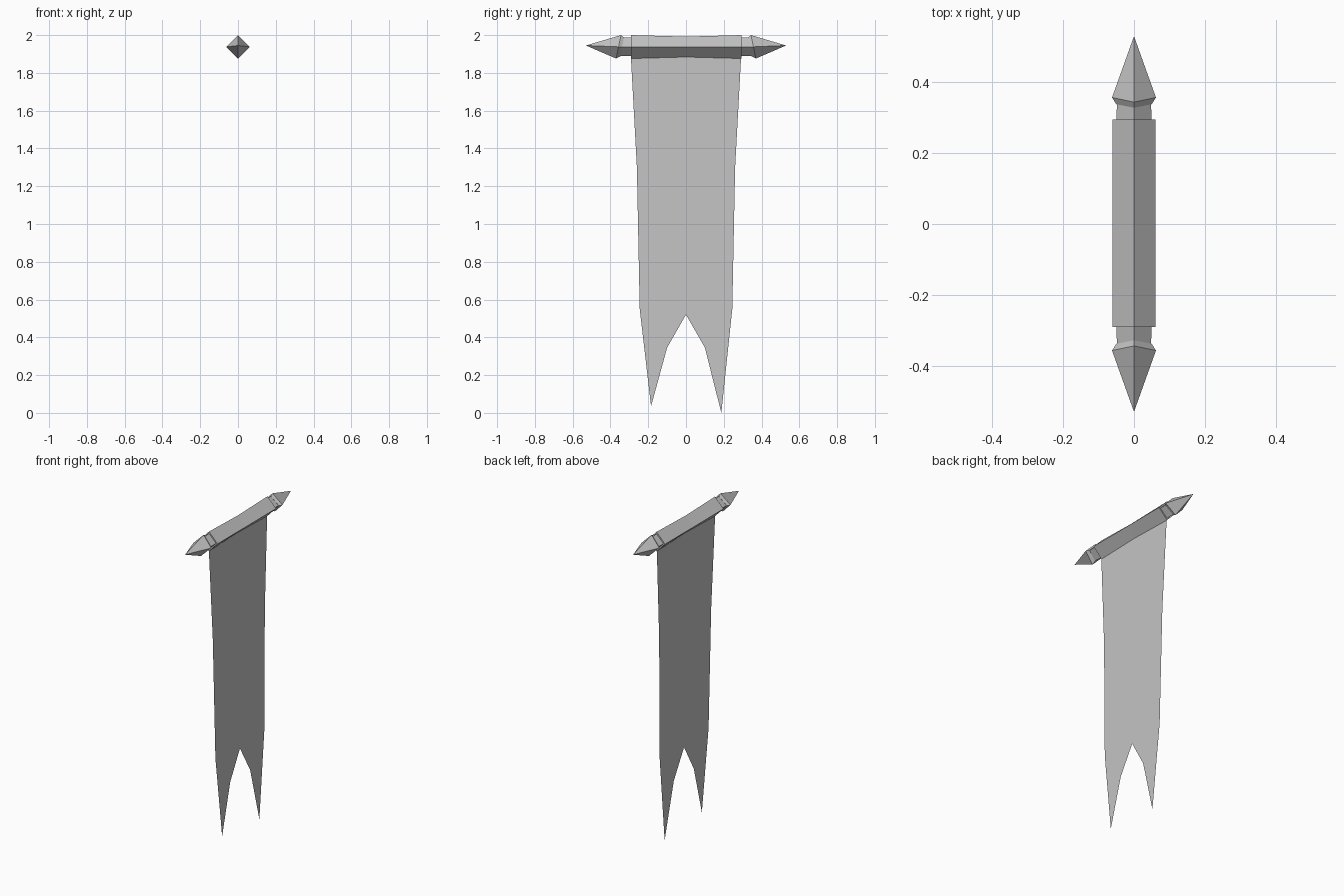
import bpy
import bmesh
from mathutils import Vector

cube = bpy.data.objects.get("Cube")
if cube:
    bpy.data.objects.remove(cube, do_unlink=True)

grey = bpy.data.materials.new("plain grey")
grey.use_nodes = True
colour = (0.55, 0.55, 0.55, 1)
grey.diffuse_color = colour
grey.node_tree.nodes["Principled BSDF"].inputs["Base Color"].default_value = colour

AXIS_Z = 1.938


def finish(name, bm):
    mesh = bpy.data.meshes.new(name)
    bm.to_mesh(mesh)
    bm.free()
    mesh.materials.append(grey)
    obj = bpy.data.objects.new(name, mesh)
    bpy.context.collection.objects.link(obj)
    return obj


def diamond_loft(name, sections):
    """Join diamond sections (y, radius, height, slant) along y; radius 0 is a tip."""
    bm = bmesh.new()
    rings = []
    for y, radius, height, slant in sections:
        if radius == 0:
            rings.append([bm.verts.new((0, y, AXIS_Z + 0.007))])
            continue
        corners = [(radius, 0), (0, height), (-radius, 0), (0, -height)]
        rings.append([bm.verts.new((x, y - slant * z / height, AXIS_Z + z))
                      for x, z in corners])
    for a, b in zip(rings, rings[1:]):
        for i in range(4):
            j = (i + 1) % 4
            if len(b) == 1:
                bm.faces.new((a[i], a[j], b[0]))
            else:
                bm.faces.new((a[i], a[j], b[j], b[i]))
    for ring in (rings[0], rings[-1]):
        if len(ring) == 4:
            bm.faces.new(ring)
    bmesh.ops.recalc_face_normals(bm, faces=bm.faces)
    return finish(name, bm)


# Crossbar, slightly worn in the middle
diamond_loft("crossbar", [(-0.29, 0.06, 0.062, 0), (0, 0.06, 0.054, 0),
                          (0.295, 0.06, 0.062, 0)])

# Necks and pointed finials at both ends
for side, label in ((-1, "front"), (1, "back")):
    diamond_loft(label + "_neck", [(side * 0.285, 0.05, 0.05, 0),
                                   (side * 0.342, 0.048, 0.048, side * 0.008)])
    diamond_loft(label + "_finial", [(side * 0.338, 0.05, 0.05, side * 0.01),
                                     (side * 0.357, 0.062, 0.062, side * 0.013),
                                     (side * 0.53, 0, 0, 0)])

# Hanging cloth with a swallow-tail hem
bm = bmesh.new()


def cloth_point(y, z):
    return bm.verts.new(Vector(((1.88 - z) * 0.01, y, z)))


rows = [[cloth_point(-w, z), cloth_point(w, z)]
        for w, z in ((0.292, 1.89), (0.26, 1.3), (0.245, 0.55))]
for upper, lower in zip(rows, rows[1:]):
    bm.faces.new((lower[0], lower[1], upper[1], upper[0]))
notch = cloth_point(0, 0.52)
left, right = rows[-1]
bm.faces.new((left, notch, right))
bm.faces.new((left, cloth_point(-0.185, 0.035), cloth_point(-0.1, 0.345), notch))
bm.faces.new((notch, cloth_point(0.1, 0.345), cloth_point(0.187, 0), right))
finish("cloth", bm)
